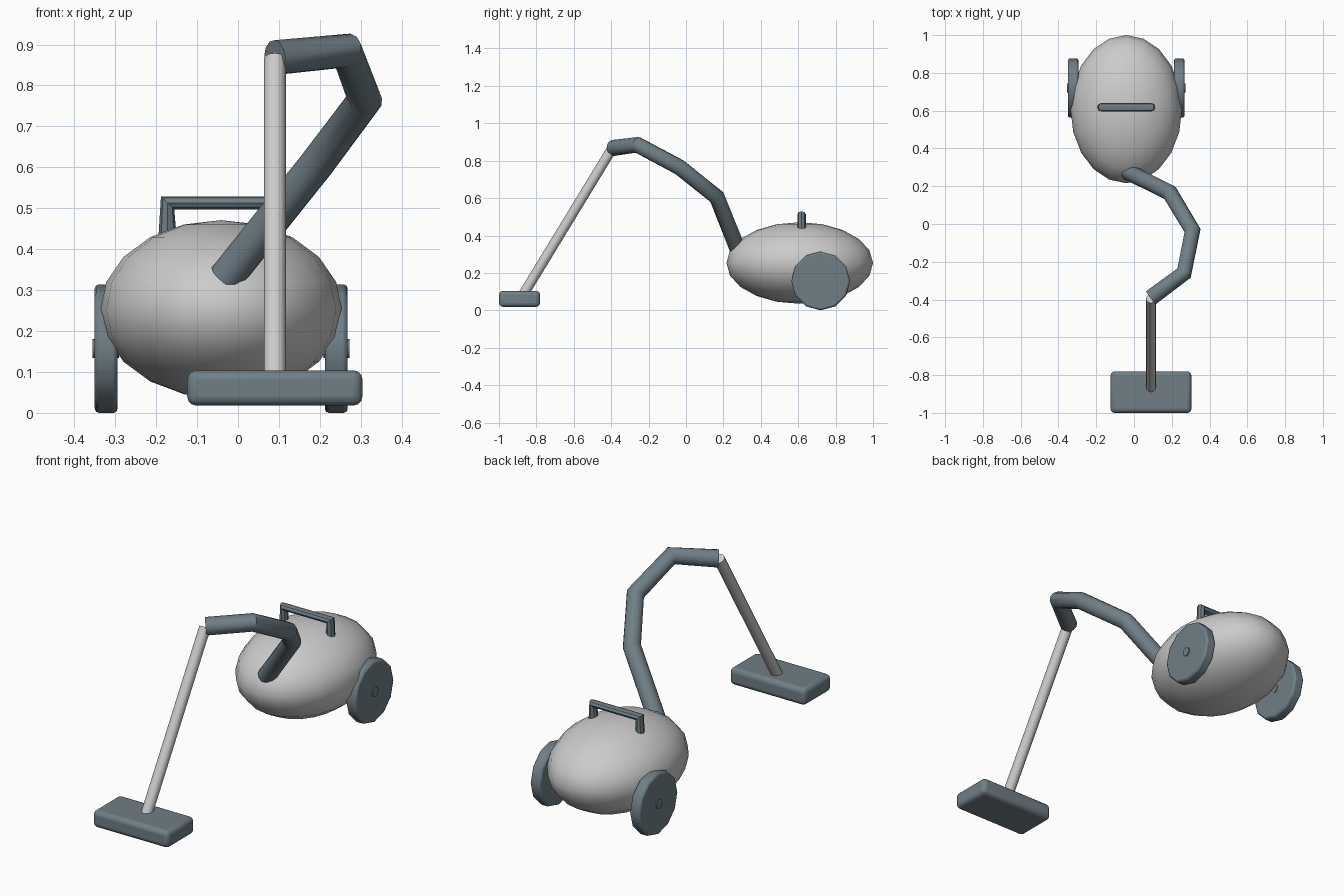
import bpy
from math import radians
from mathutils import Vector

if "Cube" in bpy.data.objects:
    bpy.data.objects.remove(bpy.data.objects["Cube"])

slate = bpy.data.materials.new("slate_plastic")
slate.diffuse_color = (0.16, 0.21, 0.24, 1)
slate.use_nodes = True
slate.node_tree.nodes["Principled BSDF"].inputs["Base Color"].default_value = slate.diffuse_color
CX = -0.041  # centre line of the canister


def finish(obj, name, mat=None, bevel=0.0, segments=3, angle=35):
    obj.name = name
    if mat:
        obj.data.materials.append(mat)
    if bevel:
        m = obj.modifiers.new("bevel", 'BEVEL')
        m.width, m.segments = bevel, segments
        m.limit_method, m.angle_limit = 'ANGLE', radians(40)
    bpy.ops.object.shade_smooth_by_angle(angle=radians(angle))
    return obj


def rod(name, a, b, radius, sides, mat=None, bevel=0.0, spin=0.0):
    a, b = Vector(a), Vector(b)
    bpy.ops.mesh.primitive_cylinder_add(vertices=sides, radius=radius,
                                        depth=(b - a).length, location=(a + b) / 2)
    obj = bpy.context.object
    obj.rotation_euler = (b - a).to_track_quat('Z', 'Y').to_euler()
    return finish(obj, name, mat, bevel, 2)


def tube(name, points, radius, res, mat):
    cu = bpy.data.curves.new(name, 'CURVE')
    cu.dimensions = '3D'
    cu.bevel_depth, cu.bevel_resolution, cu.use_fill_caps = radius, res, True
    sp = cu.splines.new('POLY')
    sp.points.add(len(points) - 1)
    for p, co in zip(sp.points, points):
        p.co = (*co, 1)
    sp.use_smooth = True
    cu.materials.append(mat)
    obj = bpy.data.objects.new(name, cu)
    bpy.context.collection.objects.link(obj)
    bpy.ops.object.select_all(action='DESELECT')
    obj.select_set(True)
    bpy.context.view_layer.objects.active = obj
    bpy.ops.object.convert(target='MESH')
    bpy.ops.object.shade_smooth_by_angle(angle=radians(35))


# canister body
bpy.ops.mesh.primitive_uv_sphere_add(segments=20, ring_count=10, radius=1,
                                     location=(CX, 0.608, 0.253))
body = bpy.context.object
body.scale = (0.295, 0.392, 0.218)
finish(body, "canister_body")

# wheels with hub caps
for side, label in ((-1, "left"), (1, "right")):
    def at(d):
        return (CX + side * d, 0.72, 0.157)
    rod(label + "_wheel", at(0.253), at(0.309), 0.157, 12, slate, 0.01)
    rod(label + "_hub", at(0.25), at(0.314), 0.023, 12, slate)

# carry handle
x0, x1, y, top = CX - 0.131, CX + 0.131, 0.618, 0.513
tube("carry_handle", [(x0, y, 0.42), (x0, y, top), (x1, y, top), (x1, y, 0.42)],
     0.023, 2, slate)

# flexible hose
tube("hose", [(-0.03, 0.275, 0.33), (0.19, 0.165, 0.605), (0.31, -0.035, 0.765),
              (0.265, -0.26, 0.885), (0.09, -0.39, 0.868)], 0.043, 4, slate)

# wand
rod("wand", (0.09, -0.395, 0.865), (0.09, -0.87, 0.085), 0.027, 12)

# floor head
bpy.ops.mesh.primitive_cube_add(size=1, location=(0.09, -0.89, 0.061))
head = bpy.context.object
head.scale = (0.428, 0.22, 0.086)
bpy.ops.object.transform_apply(location=False, rotation=False, scale=True)
finish(head, "floor_head", slate, 0.022, 3)
